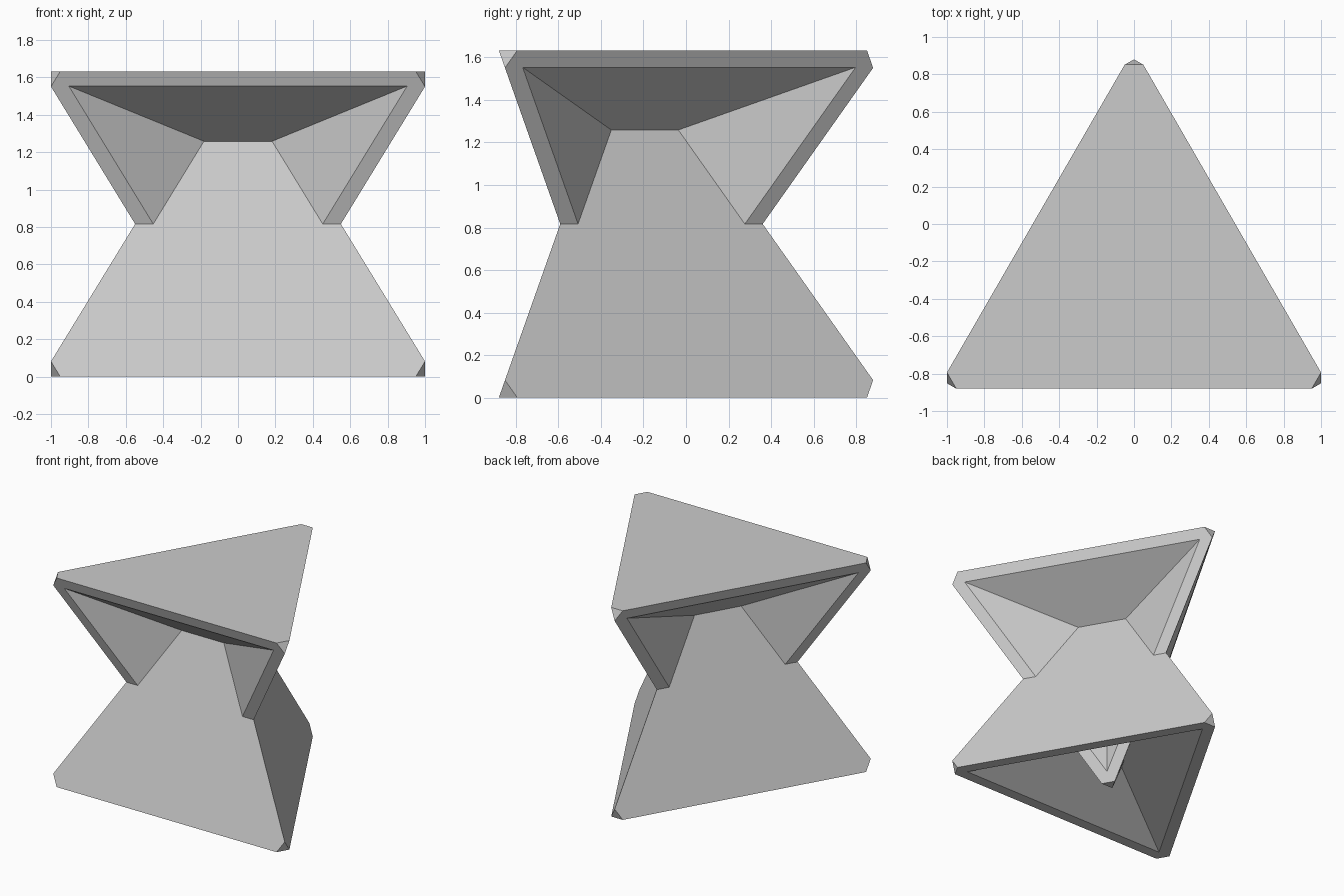
import bpy
import bmesh
import math
from mathutils import Vector

cube = bpy.data.objects.get("Cube")
if cube:
    bpy.data.objects.remove(cube, do_unlink=True)

EDGE = 2.1                            # full edge of each tetrahedron
H = EDGE * math.sqrt(2 / 3)           # its height
IN_R = EDGE / (2 * math.sqrt(3))      # inradius of a face
CUT = 0.1 * math.sqrt(2 / 3)          # depth of the clipped corners
RIM = 0.084                           # frame width around hollowed faces
HOLLOW = (IN_R - RIM) / math.sqrt(2)  # depth of each pyramid-shaped hollow
YC = -0.2743                          # y of the vertical axis
TOP = H - CUT

grey = bpy.data.materials.new("light grey")
grey.use_nodes = True
colour = (0.6, 0.6, 0.6, 1)
grey.diffuse_color = colour
grey.node_tree.nodes["Principled BSDF"].inputs["Base Color"].default_value = colour


def tetra(name, base_z, apex_z, hollow_base, tip_drop=0.0):
    """Regular tetrahedron with hollowed faces and clipped corners."""
    bm = bmesh.new()
    corners = [Vector((2 * IN_R * math.cos(a), YC + 2 * IN_R * math.sin(a), base_z))
               for a in (math.radians(90 + 120 * i) for i in range(3))]
    corners.append(Vector((0, YC, apex_z)))
    centre = sum(corners, Vector()) / 4
    v = [bm.verts.new(c) for c in corners]
    base = bm.faces.new(v[:3])
    sides = [bm.faces.new((v[i], v[(i + 1) % 3], v[3])) for i in range(3)]
    bmesh.ops.recalc_face_normals(bm, faces=bm.faces[:])

    # Sink a pyramid into the open faces, leaving a flat rim
    open_faces = [base] if hollow_base else sides
    bmesh.ops.inset_individual(bm, faces=open_faces, thickness=RIM, depth=0,
                               use_even_offset=True)
    for f in open_faces:
        middle, normal = f.calc_center_median(), f.normal.copy()
        poked = bmesh.ops.poke(bm, faces=[f])
        poked["verts"][0].co = middle - normal * HOLLOW

    # Clip the four corners
    for i, c in enumerate(corners):
        out = (c - centre).normalized()
        depth = CUT + (tip_drop if i == 3 else 0)
        cut = bmesh.ops.bisect_plane(
            bm, geom=bm.verts[:] + bm.edges[:] + bm.faces[:], dist=1e-5,
            plane_co=c - out * depth, plane_no=out, clear_outer=True)
        edges = [g for g in cut["geom_cut"] if isinstance(g, bmesh.types.BMEdge)]
        bmesh.ops.holes_fill(bm, edges=edges, sides=0)
    bmesh.ops.recalc_face_normals(bm, faces=bm.faces[:])

    mesh = bpy.data.meshes.new(name)
    bm.to_mesh(mesh)
    bm.free()
    mesh.materials.append(grey)
    obj = bpy.data.objects.new(name, mesh)
    bpy.context.collection.objects.link(obj)
    return obj


# Solid-sided base, hollow underneath; its tip ends just inside the top plate
tetra("pyramid_base", 0, H, True, tip_drop=0.01)
# Inverted pyramid with a solid top and three open sides forming struts
tetra("top_plate_and_struts", TOP, -CUT, False)
